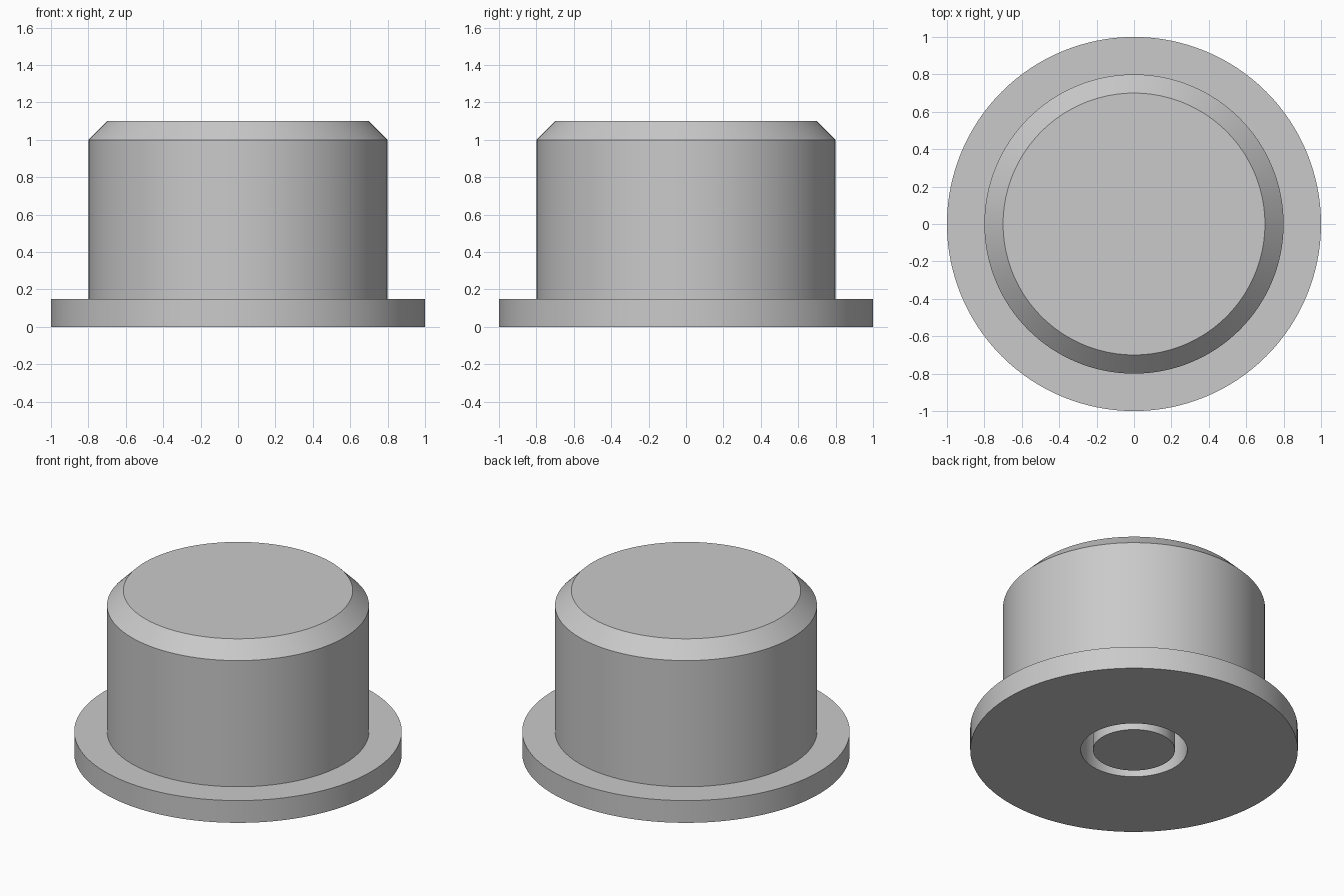
import bpy
import bmesh
import math

SEGMENTS = 128

cube = bpy.data.objects.get("Cube")
if cube:
    bpy.data.objects.remove(cube, do_unlink=True)

# Single grey finish
grey = bpy.data.materials.new("plain_grey")
grey.use_nodes = True
colour = (0.59, 0.59, 0.59, 1.0)
grey.diffuse_color = colour
grey.node_tree.nodes["Principled BSDF"].inputs["Base Color"].default_value = colour


def lathe(name, profile):
    """Revolve a (radius, height) profile around the z axis."""
    bm = bmesh.new()
    verts = [bm.verts.new((r, 0, z)) for r, z in profile]
    edges = [bm.edges.new(pair) for pair in zip(verts, verts[1:])]
    bmesh.ops.spin(bm, geom=verts + edges, cent=(0, 0, 0), axis=(0, 0, 1),
                   angle=math.tau, steps=SEGMENTS, use_duplicate=False)
    bmesh.ops.remove_doubles(bm, verts=bm.verts[:], dist=1e-4)
    bmesh.ops.recalc_face_normals(bm, faces=bm.faces[:])
    mesh = bpy.data.meshes.new(name)
    bm.to_mesh(mesh)
    bm.free()
    mesh.materials.append(grey)
    obj = bpy.data.objects.new(name, mesh)
    bpy.context.collection.objects.link(obj)
    bpy.ops.object.select_all(action="DESELECT")
    obj.select_set(True)
    bpy.context.view_layer.objects.active = obj
    bpy.ops.object.shade_smooth_by_angle(angle=math.radians(30))
    return obj


# Flanged body with chamfered top and a blind bore in the underside
bore_radius, bore_depth = 0.325, 0.8
lathe("flanged_body", [
    (0, bore_depth), (bore_radius, bore_depth), (bore_radius, 0),
    (1, 0), (1, 0.15), (0.8, 0.15), (0.8, 1), (0.7, 1.1), (0, 1.1),
])

# Centre pin standing in the bore, flush with the underside
pin_radius = 0.25
lathe("centre_pin", [
    (0, 0), (pin_radius, 0),
    (pin_radius, bore_depth + 0.05), (0, bore_depth + 0.05),
])
